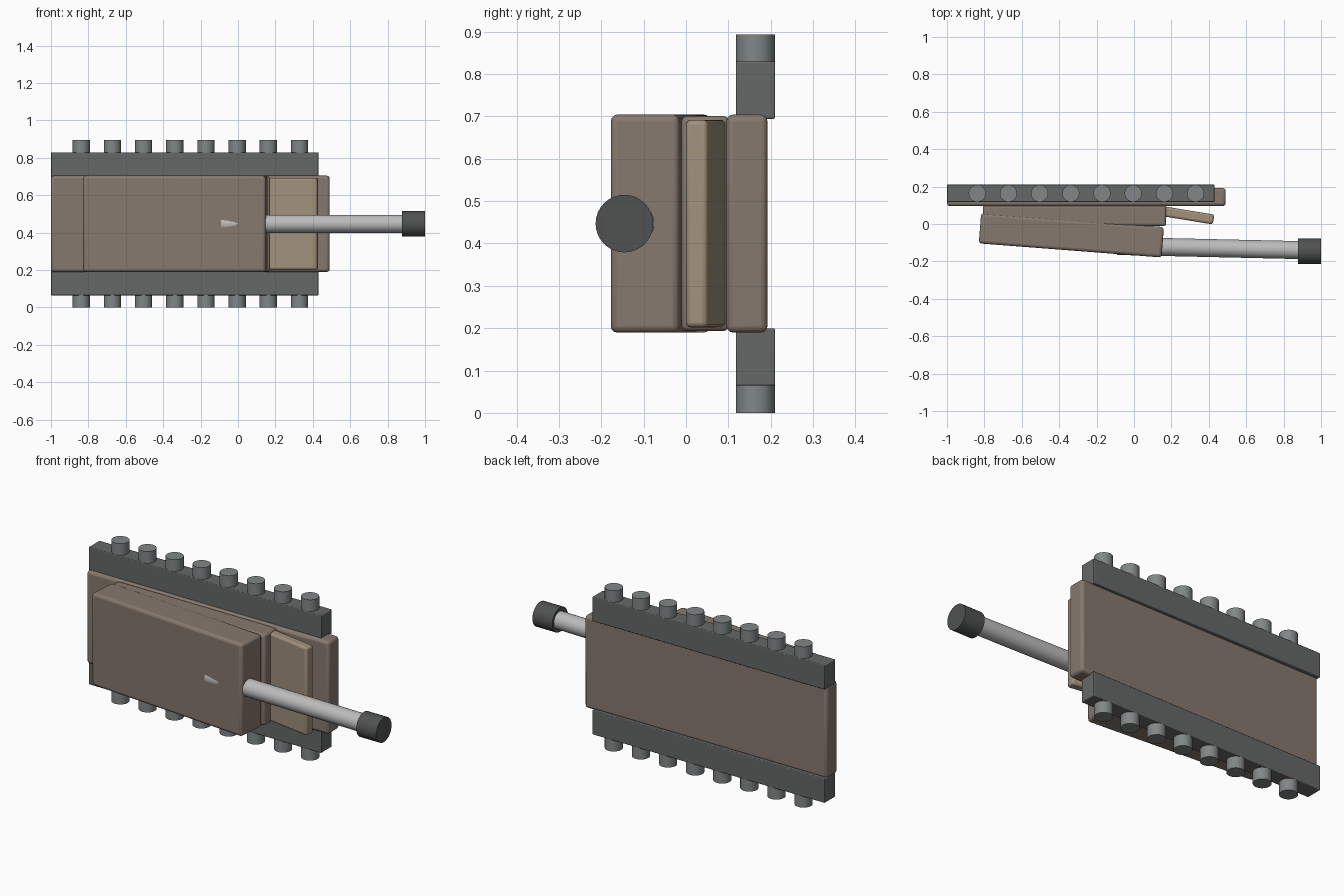
import bpy, math

if "Cube" in bpy.data.objects:
    bpy.data.objects.remove(bpy.data.objects["Cube"])

ZC = 0.447  # centre line height


def material(name, rgb):
    m = bpy.data.materials.new(name)
    m.diffuse_color = (*rgb, 1)
    m.use_nodes = True
    m.node_tree.nodes["Principled BSDF"].inputs["Base Color"].default_value = m.diffuse_color
    return m


armour = material("armour_brown", (0.24, 0.19, 0.155))
tan = material("plate_tan", (0.36, 0.28, 0.2))
track_grey = material("track_grey", (0.13, 0.14, 0.135))
wheel_grey = material("wheel_grey", (0.22, 0.24, 0.24))
steel = material("barrel_steel", (0.5, 0.5, 0.5))
dark = material("muzzle_dark", (0.08, 0.085, 0.085))


def box(name, centre, size, mat, bevel, angle=0.0):
    """Bevelled block, turned about z by angle in degrees."""
    bpy.ops.mesh.primitive_cube_add(size=1, location=centre)
    o = bpy.context.object
    o.name = name
    o.scale = size
    bpy.ops.object.transform_apply(location=False, rotation=False, scale=True)
    o.rotation_euler.z = math.radians(angle)
    o.data.materials.append(mat)
    b = o.modifiers.new("edge_bevel", 'BEVEL')
    b.width = bevel
    b.segments = 3
    bpy.ops.object.shade_smooth_by_angle(angle=math.radians(35))
    return o


def rod(name, centre, radius, length, mat, rotation=(0, 0, 0), sides=32):
    bpy.ops.mesh.primitive_cylinder_add(vertices=sides, radius=radius, depth=length,
                                        location=centre, rotation=rotation)
    o = bpy.context.object
    o.name = name
    o.data.materials.append(mat)
    bpy.ops.object.shade_smooth_by_angle(angle=math.radians(35))
    return o


# Hull slab, raised deck and tilted turret
box("hull", (-0.255, 0.144, ZC), (1.49, 0.097, 0.515), armour, 0.016)
box("deck", (-0.318, 0.045, ZC), (0.98, 0.112, 0.508), armour, 0.014)
box("turret", (-0.335, -0.06, ZC), (0.98, 0.163, 0.515), armour, 0.016, -4.4)

# Sloped front plate
box("front_plate", (0.285, 0.047, ZC), (0.285, 0.053, 0.49), tan, 0.012, -9.3)

# Tracks and wheels, mirrored about the centre line
for side, s in (("upper", 1), ("lower", -1)):
    box(f"track_{side}", (-0.285, 0.164, ZC + s * 0.315), (1.43, 0.093, 0.135),
        track_grey, 0.004)
    for i in range(8):
        rod(f"wheel_{side}_{i + 1}", (-0.838 + i * 0.1667, 0.164, ZC + s * 0.392),
            0.046, 0.11, wheel_grey)

# Gun barrel, leaning slightly, with muzzle
lean = math.radians(-1.3)
rod("barrel", (0.42, -0.129, ZC), 0.048, 1.02, steel, (0, math.pi / 2, lean))
rod("muzzle", (0.938, -0.1455, ZC), 0.068, 0.122, dark, (0, math.pi / 2, 0))
